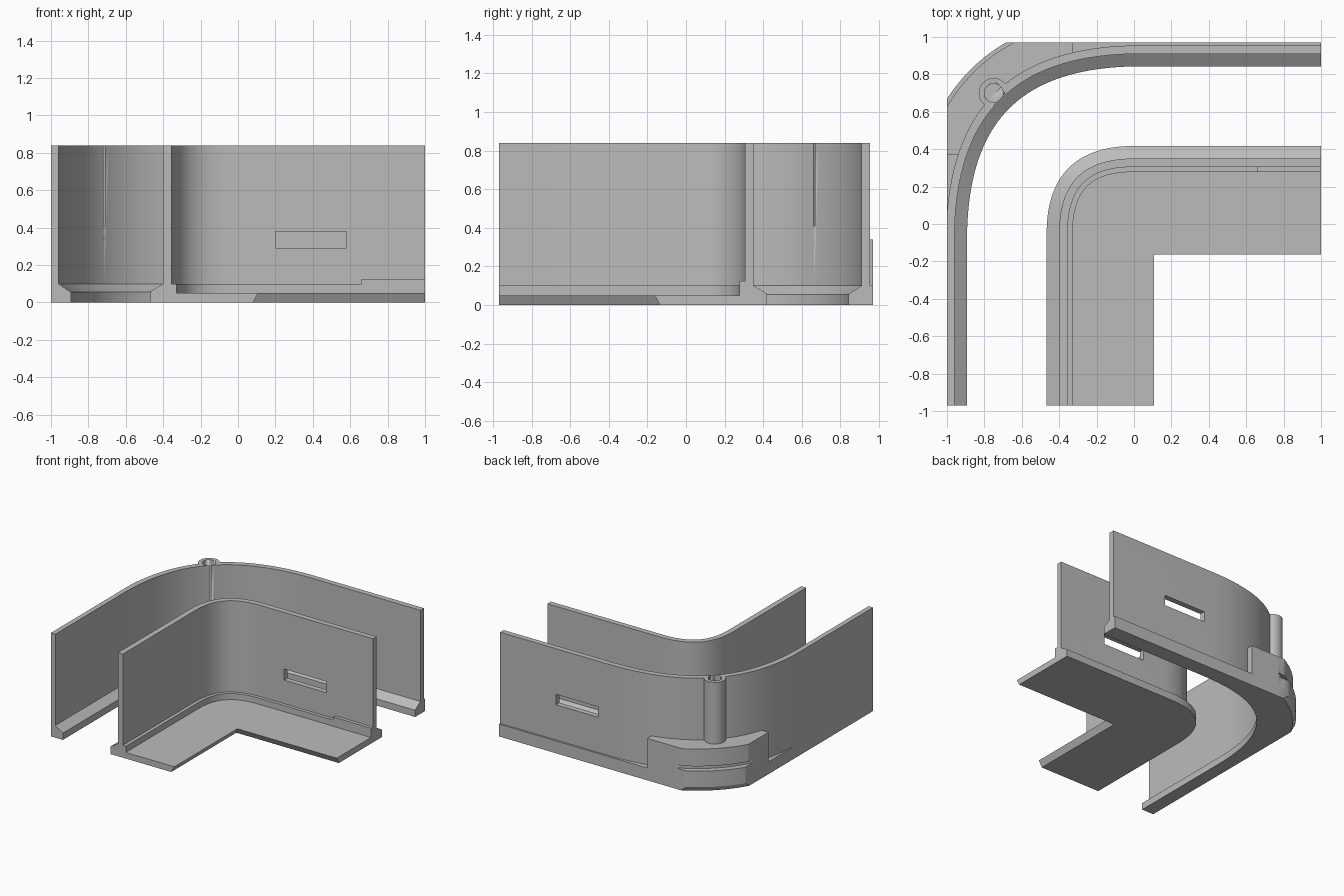
import bpy, bmesh, math
from mathutils import Vector

if "Cube" in bpy.data.objects:
    bpy.data.objects.remove(bpy.data.objects["Cube"])

grey = bpy.data.materials.new("plain_grey")
grey.diffuse_color = (0.5, 0.5, 0.5, 1)
grey.use_nodes = True
grey.node_tree.nodes["Principled BSDF"].inputs["Base Color"].default_value = grey.diffuse_color


def finish(name, bm, smooth=True):
    bmesh.ops.recalc_face_normals(bm, faces=bm.faces)
    mesh = bpy.data.meshes.new(name)
    bm.to_mesh(mesh)
    bm.free()
    ob = bpy.data.objects.new(name, mesh)
    bpy.context.collection.objects.link(ob)
    mesh.materials.append(grey)
    select(ob)
    if smooth:
        bpy.ops.object.shade_smooth_by_angle(angle=math.radians(30))
    return ob


def select(ob):
    bpy.ops.object.select_all(action='DESELECT')
    ob.select_set(True)
    bpy.context.view_layer.objects.active = ob


def bend(x, y, radius, k=0.68, n=40):
    """Path up the left arm, round the bend and along the back arm."""
    c = Vector((x, y))
    p = [c - Vector((0, radius)), c - Vector((0, radius * (1 - k))),
         c + Vector((radius * (1 - k), 0)), c + Vector((radius, 0))]
    out = [(Vector((x, -0.97)), Vector((-1, 0)))]
    for i in range(n + 1):
        t = i / n
        s = 1 - t
        pos = p[0]*s**3 + p[1]*3*s*s*t + p[2]*3*s*t*t + p[3]*t**3
        d = ((p[1]-p[0])*s*s + (p[2]-p[1])*2*s*t + (p[3]-p[2])*t*t).normalized()
        out.append((pos, Vector((-d.y, d.x))))
    out.append((Vector((1, y)), Vector((0, 1))))
    return out


def clip(bm, co, normal):
    """Cut away the side the normal points to and cap the opening."""
    bmesh.ops.bisect_plane(bm, geom=bm.verts[:] + bm.edges[:] + bm.faces[:],
                           plane_co=co, plane_no=normal, clear_outer=True)
    bmesh.ops.holes_fill(bm, edges=[e for e in bm.edges if e.is_boundary], sides=0)


def sweep(name, path, profile, clips=()):
    """Profile points are (outward offset, height)."""
    bm = bmesh.new()
    rings = [[bm.verts.new((*(p + nrm * d), z)) for d, z in profile] for p, nrm in path]
    m = len(profile)
    for a, b in zip(rings, rings[1:]):
        for i in range(m):
            j = (i + 1) % m
            bm.faces.new((a[i], a[j], b[j], b[i]))
    bm.faces.new(rings[0])
    bm.faces.new(rings[-1][::-1])
    bmesh.ops.recalc_face_normals(bm, faces=bm.faces)
    for co, no in clips:
        clip(bm, co, no)
    return finish(name, bm)


def box(name, lo, hi):
    bm = bmesh.new()
    bmesh.ops.create_cube(bm, size=1)
    for v in bm.verts:
        v.co = [l if c < 0 else h for c, l, h in zip(v.co, lo, hi)]
    return finish(name, bm, False)


def cylinder(r, z0, z1):
    bm = bmesh.new()
    bmesh.ops.create_cone(bm, cap_ends=True, segments=40, radius1=r, radius2=r, depth=z1 - z0)
    bmesh.ops.translate(bm, verts=bm.verts, vec=(-0.75, 0.70, (z0 + z1) / 2))
    return bm


def cut(ob, cutter):
    mod = ob.modifiers.new("cut", 'BOOLEAN')
    mod.operation = 'DIFFERENCE'
    mod.object = cutter
    select(ob)
    bpy.ops.object.modifier_apply(modifier=mod.name)


H = 0.84
limits = [((-1, 0, 0), (-1, 0, 0)), ((0, 0.97, 0), (0, 1, 0))]

# Outer wall on its chamfered foot, trimmed to the outer limits
outer = bend(-0.96, 0.91, 1.0)
outer_wall = sweep("outer_wall", outer, [(0, 0.05), (0.045, 0.05), (0.045, H), (0, H)], limits)
sweep("outer_foot", outer,
      [(-0.067, 0), (0.20, 0), (0.226, 0.04), (0.226, 0.1), (0, 0.1), (-0.067, 0.055)], limits)

# Raised corner block with a groove round it
sweep("corner_block", outer,
      [(0.02, 0.09), (0.226, 0.09), (0.226, 0.17), (0.18, 0.17), (0.18, 0.20),
       (0.205, 0.20), (0.205, 0.34), (0.02, 0.34)],
      limits + [((-0.33, 0, 0), (1, 0, 0)), ((0, 0.37, 0), (0, -1, 0))])

# Screw post behind the corner, with a blind hole open to the inside
bm = cylinder(0.08, 0.1, H)
clip(bm, (-0.75 + 0.03, 0.70 - 0.03, 0), (1, -1, 0))
post = finish("screw_post", bm)
hole = finish("hole_cutter", cylinder(0.05, 0.41, H + 0.1))
cut(post, hole)
cut(outer_wall, hole)

# Inner wall with its chamfered ledge
inner = bend(-0.40, 0.35, 0.40)
inner_wall = sweep("inner_wall", inner, [(0, 0.05), (0, H), (-0.045, H), (-0.045, 0.05)])
sweep("inner_ledge", inner,
      [(0.067, 0.04), (0.067, 0.06), (0, 0.1), (-0.072, 0.1), (-0.072, 0.04)])
box("ledge_step", (0.66, 0.277, 0.04), (1, 0.32, 0.125))

# L-shaped floor plate with a bevelled inner edge
bm = bmesh.new()
rim = [p + nrm * 0.067 for p, nrm in inner]
low = [bm.verts.new((*p, 0)) for p in rim + [Vector(c) for c in ((1, -0.135), (0.08, -0.135), (0.08, -0.97))]]
top = [bm.verts.new((*p, 0.05)) for p in rim + [Vector(c) for c in ((1, -0.162), (0.108, -0.162), (0.108, -0.97))]]
bm.faces.new(low[::-1])
bm.faces.new(top)
for i in range(len(low)):
    j = (i + 1) % len(low)
    bm.faces.new((low[i], low[j], top[j], top[i]))
finish("floor_plate", bm)

# Slots through the back walls
slots = [(inner_wall, box("inner_slot_cutter", (0.2, 0.2, 0.29), (0.58, 0.5, 0.38))),
         (outer_wall, box("outer_slot_cutter", (0.12, 0.8, 0.385), (0.5, 1.1, 0.47)))]
for wall, cutter in slots:
    cut(wall, cutter)
for cutter in [hole] + [s[1] for s in slots]:
    bpy.data.objects.remove(cutter)
